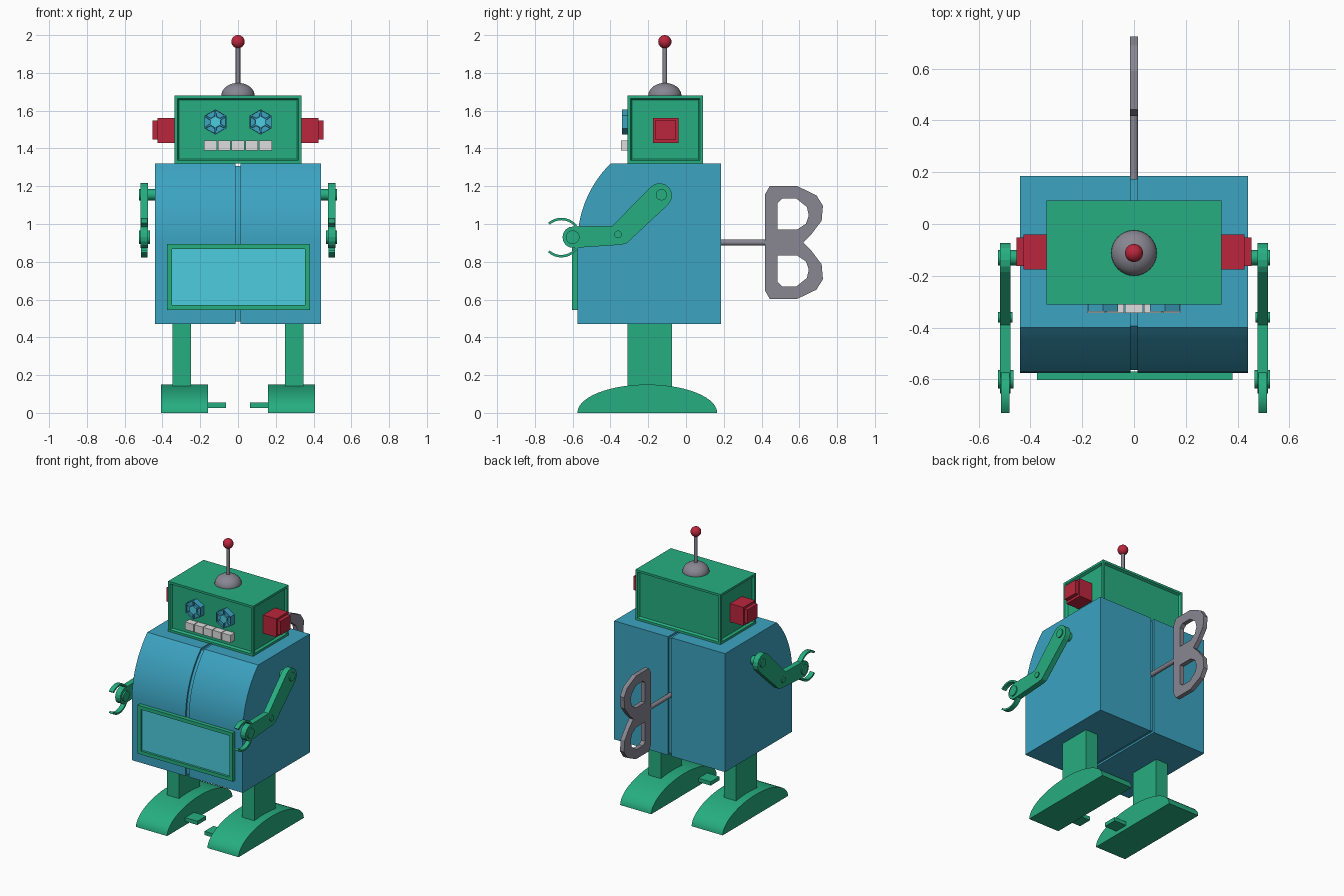
import bpy, bmesh, math
from mathutils import Matrix

if "Cube" in bpy.data.objects:
    bpy.data.objects.remove(bpy.data.objects["Cube"], do_unlink=True)


def material(name, rgb):
    lin = [((c / 255 + 0.055) / 1.055) ** 2.4 for c in rgb] + [1]
    m = bpy.data.materials.new(name)
    m.use_nodes = True
    m.diffuse_color = lin
    m.node_tree.nodes["Principled BSDF"].inputs["Base Color"].default_value = lin
    return m


GREEN = material("green", (38, 174, 128))
BLUE = material("blue", (60, 163, 193))
CYAN = material("light cyan", (76, 204, 221))
RED = material("red", (186, 38, 60))
GREY = material("grey", (136, 134, 145))
WHITE = material("white", (222, 222, 222))
smooth = []


def finish(name, bm, mats, rounded=False):
    bmesh.ops.recalc_face_normals(bm, faces=bm.faces)
    me = bpy.data.meshes.new(name)
    bm.to_mesh(me)
    bm.free()
    ob = bpy.data.objects.new(name, me)
    bpy.context.collection.objects.link(ob)
    for m in mats:
        me.materials.append(m)
    if rounded:
        smooth.append(ob)
    return ob


def loft(rings):
    """Closed skin through rings of equal point count, capped at both ends."""
    bm = bmesh.new()
    vs = [[bm.verts.new(p) for p in r] for r in rings]
    for a, b in zip(vs, vs[1:]):
        for i in range(len(a)):
            j = (i + 1) % len(a)
            bm.faces.new((a[i], a[j], b[j], b[i]))
    bm.faces.new(vs[0])
    bm.faces.new(vs[-1])
    bmesh.ops.recalc_face_normals(bm, faces=bm.faces)
    return bm


def prism(name, profile, x0, x1, mat, rounded=False):
    """Side profile of (y, z) points extruded along x."""
    bm = loft([[(x, y, z) for y, z in profile] for x in (x0, x1)])
    return finish(name, bm, [mat], rounded)


def band(name, outer, inner, x0, x1, mat, closed, rounded=False):
    """Flat band between two (y, z) paths, extruded along x."""
    bm = bmesh.new()
    pairs = [[bm.verts.new((x0, *p)) for p in q] for q in zip(outer, inner)]
    for a, b in zip(pairs, pairs[1:] + (pairs[:1] if closed else [])):
        bm.faces.new((a[0], b[0], b[1], a[1]))
    ext = bmesh.ops.extrude_face_region(bm, geom=bm.faces[:], use_keep_orig=True)
    moved = [v for v in ext["geom"] if isinstance(v, bmesh.types.BMVert)]
    bmesh.ops.translate(bm, verts=moved, vec=(x1 - x0, 0, 0))
    return finish(name, bm, [mat], rounded)


def box_mesh(x0, x1, y0, y1, z0, z1):
    bm = bmesh.new()
    bmesh.ops.create_cube(bm, size=1, matrix=Matrix.Translation(
        ((x0 + x1) / 2, (y0 + y1) / 2, (z0 + z1) / 2))
        @ Matrix.Diagonal((abs(x1 - x0), y1 - y0, z1 - z0, 1)))
    return bm


def box(name, *size, mat):
    return finish(name, box_mesh(*size), [mat])


def arc(cy, cz, ry, rz, a0, a1, n):
    steps = [math.radians(a0 + (a1 - a0) * i / n) for i in range(n + 1)]
    return [(cy + ry * math.cos(a), cz + rz * math.sin(a)) for a in steps]


def inset(bm, faces, width, depth=0):
    bmesh.ops.inset_individual(bm, faces=faces, thickness=width, depth=depth)


def cylinder(name, radius, length, place, mat):
    bm = bmesh.new()
    bmesh.ops.create_cone(bm, cap_ends=True, segments=16, radius1=radius,
                          radius2=radius, depth=length, matrix=place)
    return finish(name, bm, [mat], True)


def ball(name, place, mat):
    bm = bmesh.new()
    bmesh.ops.create_uvsphere(bm, u_segments=32, v_segments=16, radius=1, matrix=place)
    return finish(name, bm, [mat], True)


# Body with a rounded upper front and a seam around the middle
R = 0.59
side = [(0.185, 0.47), (0.185, 1.32)] + arc(R - 0.575, 0.9, R, R, 134.6, 180, 14) + [(-0.575, 0.47)]
core = [(-0.195 + (y + 0.195) * 0.97, 0.895 + (z - 0.895) * 0.97) for y, z in side]
sections = [(-0.44, side), (-0.013, side), (-0.013, core), (0.013, core), (0.013, side), (0.44, side)]
finish("body", loft([[(x, y, z) for y, z in p] for x, p in sections]), [BLUE], True)

# Chest panel with a sunken screen
bm = box_mesh(-0.375, 0.38, -0.603, -0.57, 0.545, 0.893)
front = [f for f in bm.faces if f.normal.y < -0.9]
inset(bm, front, 0.036)
inset(bm, front, 0.001, -0.015)
front[0].material_index = 1
finish("chest_panel", bm, [GREEN, CYAN])

# Head with sunken panels on its four sides
bm = box_mesh(-0.337, 0.337, -0.31, 0.09, 1.32, 1.68)
walls = [f for f in bm.faces if abs(f.normal.z) < 0.5]
inset(bm, walls, 0.022)
inset(bm, walls, 0.012, -0.015)
finish("head", bm, [GREEN])

# Eyes: hexagons with six sunken wedges and a bright centre
for s, label in ((1, "left"), (-1, "right")):
    rings = [[(s * 0.12 + u, y, v) for u, v in arc(0, 1.54, r, r, 30, 330, 5)]
             for y, r in ((-0.29, 0.067), (-0.338, 0.067), (-0.338, 0.027))]
    bm = loft(rings)
    front = [f for f in bm.faces if f.normal.y < -0.9]
    centre = min(front, key=lambda f: abs(f.calc_center_median().x - s * 0.12)
                 + abs(f.calc_center_median().z - 1.54))
    front.remove(centre)
    centre.material_index = 1
    inset(bm, front, 0.005)
    inset(bm, front, 0.002, -0.01)
    finish(label + "_eye", bm, [BLUE, CYAN])

# Teeth
for i in range(5):
    x = (i - 2) * 0.073
    box(f"tooth_{i + 1}", x - 0.034, x + 0.034, -0.343, -0.29, 1.388, 1.442, mat=WHITE)

# Antenna
ball("antenna_dome", Matrix.Translation((0, -0.112, 1.68)) @ Matrix.Diagonal((0.088, 0.088, 0.067, 1)), GREY)
cylinder("antenna_rod", 0.012, 0.24, Matrix.Translation((0, -0.112, 1.84)), GREY)
ball("antenna_ball", Matrix.Translation((0, -0.112, 1.965)) @ Matrix.Scale(0.035, 4), RED)

# Paired parts: ears, arms, claws, legs and feet
arm = (arc(-0.14, 1.15, 0.066, 0.066, 134, -46, 8) + [(-0.315, 0.897), (-0.345, 0.89)]
       + arc(-0.597, 0.93, 0.057, 0.057, 270, 90, 8) + [(-0.39, 0.99)])
for s, label in ((1, "left"), (-1, "right")):
    box(label + "_ear", s * 0.31, s * 0.427, -0.175, -0.04, 1.43, 1.562, mat=RED)
    box(label + "_ear_cap", s * 0.42, s * 0.453, -0.163, -0.052, 1.447, 1.547, mat=RED)
    prism(label + "_arm", arm, s * 0.477, s * 0.517, GREEN)
    for joint, y, z, r, x0 in (("shoulder", -0.13, 1.155, 0.03, 0.43),
                               ("elbow", -0.36, 0.945, 0.02, 0.47),
                               ("wrist", -0.6, 0.93, 0.036, 0.466)):
        prism(f"{label}_{joint}_pin", arc(y, z, r, r, 0, 345, 23), s * x0, s * 0.525, GREEN, True)
    band(label + "_claw", arc(-0.66, 0.928, 0.105, 0.105, -132, 132, 24),
         arc(-0.66, 0.928, 0.092, 0.092, -132, 132, 24), s * 0.48, s * 0.513, GREEN, False, True)
    box(label + "_leg", s * 0.25, s * 0.347, -0.31, -0.073, 0.1, 0.48, mat=GREEN)
    prism(label + "_foot", arc(-0.205, 0, 0.37, 0.15, 0, 180, 28), s * 0.16, s * 0.407, GREEN, True)
    y = -0.42 if s > 0 else -0.32
    box(label + "_foot_tab", s * 0.063, s * 0.17, y - 0.05, y + 0.05, 0.027, 0.054, mat=GREEN)

# Wind-up key: a shaft and two mirrored loops
cylinder("key_shaft", 0.016, 0.3, Matrix.Translation((0, 0.3, 0.902)) @ Matrix.Rotation(math.pi / 2, 4, "X"), GREY)
outer = [(0.417, 0), (0.417, 0.253), (0.443, 0.298), (0.59, 0.298), (0.69, 0.25),
         (0.725, 0.195), (0.718, 0.115), (0.665, 0.045), (0.62, 0)]
inner = [(0.485, 0.07), (0.485, 0.21), (0.51, 0.232), (0.585, 0.232), (0.64, 0.188),
         (0.65, 0.143), (0.635, 0.1), (0.59, 0.07), (0.54, 0.07)]
for s, label in ((1, "upper"), (-1, "lower")):
    paths = [[(y, 0.902 + s * z) for y, z in p] for p in (outer, inner)]
    band(f"key_{label}_loop", *paths, -0.016, 0.016, GREY, True)

# Smooth the rounded parts, keeping crisp edges
bpy.ops.object.select_all(action="DESELECT")
for ob in smooth:
    ob.select_set(True)
bpy.context.view_layer.objects.active = smooth[0]
bpy.ops.object.shade_smooth_by_angle(angle=math.radians(35))
